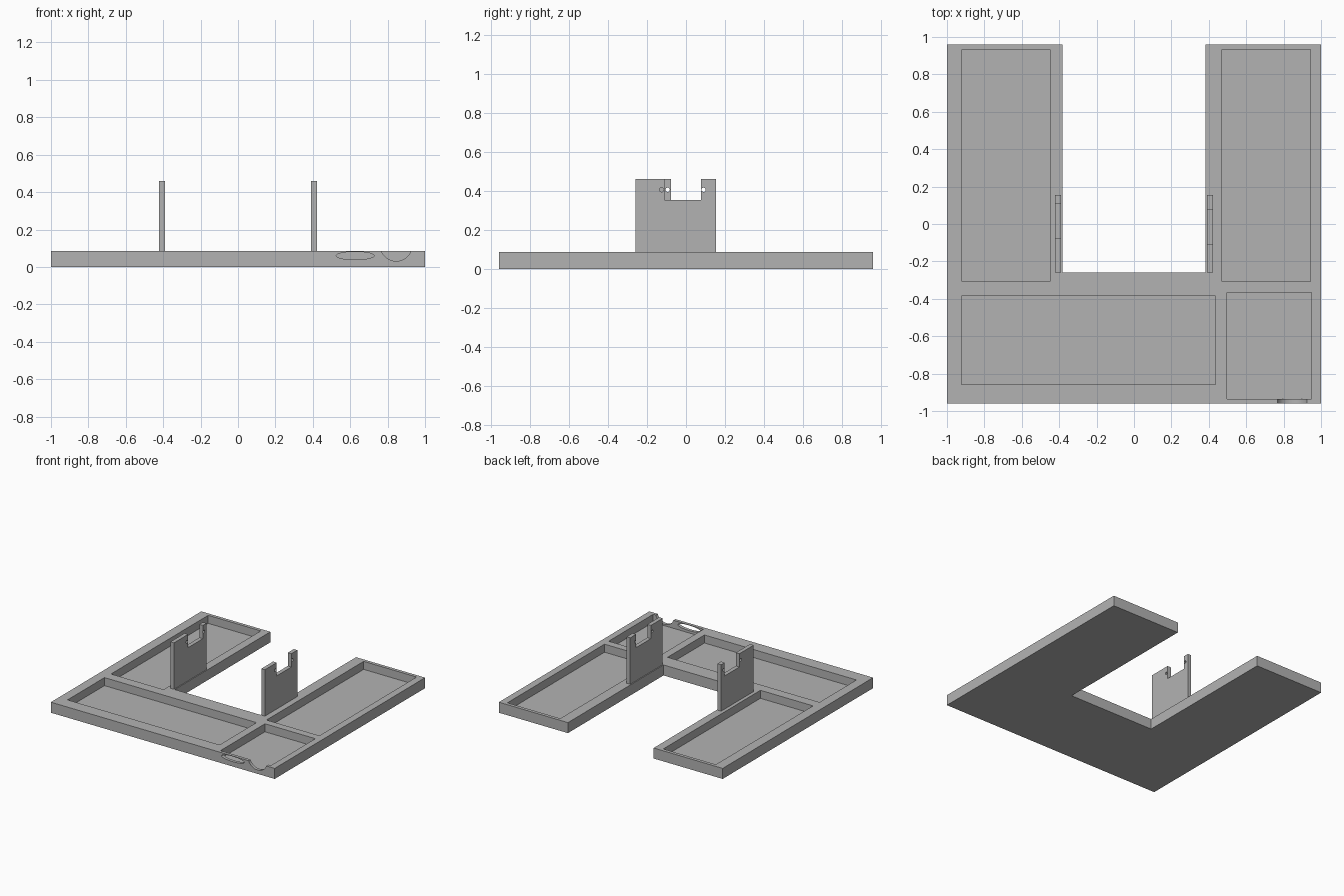
import bpy, bmesh
from math import cos, sin, tau
from mathutils import Vector

cube = bpy.data.objects.get("Cube")
if cube:
    bpy.data.objects.remove(cube)

grey = bpy.data.materials.new("matte_grey")
grey.use_nodes = True
colour = (0.45, 0.45, 0.45, 1)
grey.diffuse_color = colour
grey.node_tree.nodes["Principled BSDF"].inputs["Base Color"].default_value = colour

# For each axis, how a profile point (u, v) at depth d maps to space
PLACE = {
    "x": lambda u, v, d: Vector((d, u, v)),
    "y": lambda u, v, d: Vector((u, d, v)),
    "z": lambda u, v, d: Vector((u, v, d)),
}


def prism(name, profile, axis, low, high):
    """Extrude a flat profile along an axis."""
    bm = bmesh.new()
    face = bm.faces.new([bm.verts.new(PLACE[axis](u, v, low)) for u, v in profile])
    new = bmesh.ops.extrude_face_region(bm, geom=[face])["geom"]
    bmesh.ops.translate(bm, vec=PLACE[axis](0, 0, high - low),
                        verts=[g for g in new if isinstance(g, bmesh.types.BMVert)])
    bmesh.ops.recalc_face_normals(bm, faces=bm.faces)
    mesh = bpy.data.meshes.new(name)
    bm.to_mesh(mesh)
    bm.free()
    mesh.materials.append(grey)
    obj = bpy.data.objects.new(name, mesh)
    bpy.context.collection.objects.link(obj)
    return obj


def rect(u0, u1, v0, v1):
    return [(u0, v0), (u1, v0), (u1, v1), (u0, v1)]


def oval(u, v, ru, rv, sides):
    return [(u + ru * cos(tau * i / sides), v + rv * sin(tau * i / sides))
            for i in range(sides)]


def cut(target, cutter):
    cutter.hide_render = True
    cutter.hide_viewport = True
    cutter.display_type = "WIRE"
    mod = target.modifiers.new(cutter.name, "BOOLEAN")
    mod.operation = "DIFFERENCE"
    mod.solver = "EXACT"
    mod.object = cutter


# U-shaped tray
TOP, FLOOR, BACK, INNER, CROOK = 0.085, 0.02, 0.96, 0.383, -0.26
outline = [(-1, -BACK), (1, -BACK), (1, BACK), (INNER, BACK),
           (INNER, CROOK), (-INNER, CROOK), (-INNER, BACK), (-1, BACK)]
tray = prism("tray", outline, "z", 0, TOP)

# Recessed compartments
pockets = {
    "right_arm_pocket": (-0.92, -0.45, -0.307, 0.933),
    "left_arm_pocket": (0.47, 0.943, -0.307, 0.933),
    "front_pocket": (-0.923, 0.435, -0.857, -0.386),
    "corner_pocket": (0.498, 0.948, -0.935, -0.367),
}
for name, bounds in pockets.items():
    cut(tray, prism(name + "_cutter", rect(*bounds), "z", FLOOR, 0.2))

# Oval slot and round notch through the thin front wall
cut(tray, prism("slot_cutter", oval(0.626, 0.06, 0.101, 0.021, 48), "y", -1, -0.9))
cut(tray, prism("notch_cutter", oval(0.846, 0.116, 0.085, 0.085, 64), "y", -1, -0.9))

# Upright notched brackets with pin holes beside each notch
for side, x, start in (("right", -0.406, -0.078), ("left", 0.406, -0.109)):
    end = start + 0.187
    shape = [(-0.26, TOP), (0.155, TOP), (0.155, 0.46), (end, 0.46),
             (end, 0.353), (start, 0.353), (start, 0.46), (-0.26, 0.46)]
    bracket = prism(side + "_bracket", shape, "x", x - 0.016, x + 0.016)
    for label, y in (("front", start - 0.016), ("back", end + 0.012)):
        hole = prism(f"{side}_{label}_hole_cutter", oval(y, 0.405, 0.011, 0.011, 24),
                     "x", x - 0.1, x + 0.1)
        cut(bracket, hole)
